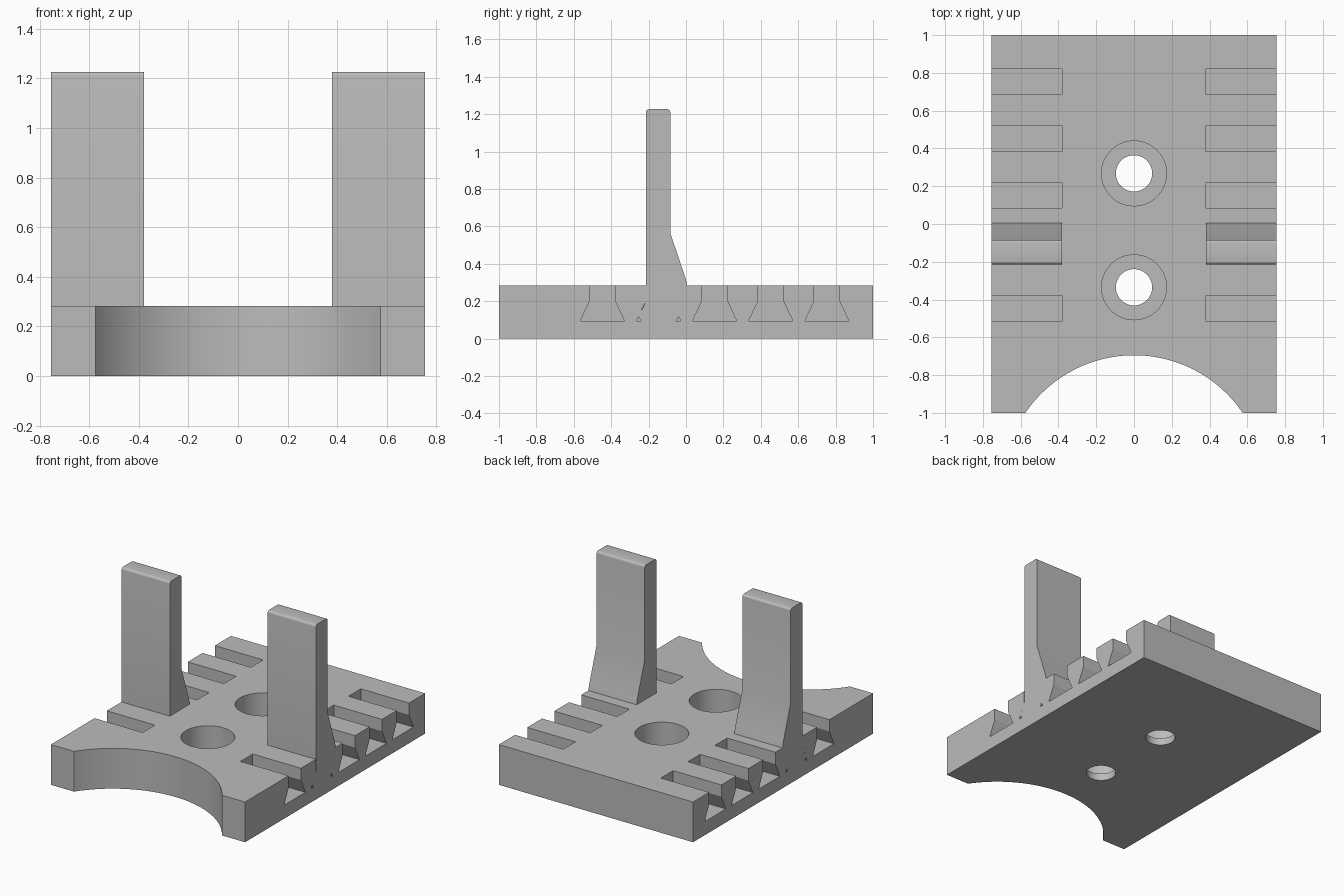
import bpy
import bmesh
import math

cube = bpy.data.objects.get("Cube")
if cube:
    bpy.data.objects.remove(cube, do_unlink=True)

GREY = (0.5, 0.5, 0.5)
mat = bpy.data.materials.new("plain grey")
mat.use_nodes = True
mat.diffuse_color = (*GREY, 1)
mat.node_tree.nodes["Principled BSDF"].inputs["Base Color"].default_value = (*GREY, 1)

HALF_W, INNER, TOP, FLOOR = 0.755, 0.38, 0.283, 0.095
PITCH, POST_Y = 0.3, -0.147


def prism(name, profile, lo, hi, axis):
    """Extrude a profile along x (profile is y, z) or along z (profile is x, y)."""
    bm = bmesh.new()
    place = (lambda a, b, t: (t, a, b)) if axis == "x" else (lambda a, b, t: (a, b, t))
    face = bm.faces.new([bm.verts.new(place(a, b, lo)) for a, b in profile])
    moved = bmesh.ops.extrude_face_region(bm, geom=[face])["geom"]
    verts = [v for v in moved if isinstance(v, bmesh.types.BMVert)]
    bmesh.ops.translate(bm, verts=verts, vec=place(0, 0, hi - lo))
    bmesh.ops.recalc_face_normals(bm, faces=bm.faces)
    mesh = bpy.data.meshes.new(name)
    bm.to_mesh(mesh)
    bm.free()
    mesh.materials.append(mat)
    obj = bpy.data.objects.new(name, mesh)
    bpy.context.collection.objects.link(obj)
    return obj


def circle(x, y, r, n=64):
    return [(x + r * math.cos(2 * math.pi * i / n), y + r * math.sin(2 * math.pi * i / n))
            for i in range(n)]


def cut(target, cutter):
    """Subtract the cutter from the target and discard it."""
    mod = target.modifiers.new("cut", "BOOLEAN")
    mod.operation, mod.solver, mod.object = "DIFFERENCE", "EXACT", cutter
    bpy.context.view_layer.update()
    mesh = bpy.data.meshes.new_from_object(
        target.evaluated_get(bpy.context.evaluated_depsgraph_get()))
    target.modifiers.clear()
    target.data = mesh
    bpy.data.objects.remove(cutter, do_unlink=True)


def smooth(obj):
    bpy.ops.object.select_all(action="DESELECT")
    obj.select_set(True)
    bpy.context.view_layer.objects.active = obj
    bpy.ops.object.shade_smooth_by_angle(angle=math.radians(25))


# Base plate with a concave arc across the front edge
RADIUS, ARC_Y = 0.695, -1.39
reach = math.asin(0.575 / RADIUS)
arc = [(RADIUS * math.sin(a), ARC_Y + RADIUS * math.cos(a))
       for a in (-reach + 2 * reach * i / 48 for i in range(1, 48))]
outline = [(HALF_W, -1), (HALF_W, 1), (-HALF_W, 1), (-HALF_W, -1), (-0.575, -1)]
base = prism("base_plate", outline + arc + [(0.575, -1)], 0, TOP, "z")

# Counterbored screw holes
for y in (0.268, -0.335):
    cut(base, prism("bore_cutter", circle(0, y, 0.172), 0.05, TOP + 0.1, "z"))
    cut(base, prism("hole_cutter", circle(0, y, 0.096), -0.1, 0.15, "z"))

# Dovetail slots open to both sides
half_slot = [(0.118, FLOOR), (0.068, 0.2), (0.068, TOP + 0.1)]
for i in range(-1, 4):
    y = POST_Y + i * PITCH
    slot = [(y + a, z) for a, z in half_slot] + [(y - a, z) for a, z in reversed(half_slot)]
    for side in (-1, 1):
        lo, hi = sorted((side * INNER, side * (HALF_W + 0.1)))
        cut(base, prism("slot_cutter", slot, lo, hi, "x"))
smooth(base)

# Upright posts: clipped dovetail foot, rear brace and rounded top
HEIGHT, ROUND = 1.227, 0.016
FRONT, BACK = -0.214, -0.084
corner = [(ROUND * math.cos(i * math.pi / 8), ROUND * math.sin(i * math.pi / 8))
          for i in range(5)]
post = [(POST_Y - 0.094, FLOOR), (POST_Y + 0.094, FLOOR),
        (POST_Y + 0.107, 0.118), (POST_Y + 0.068, 0.2), (POST_Y + 0.068, TOP),
        (0.006, TOP), (0.0, 0.315), (BACK, 0.565)]
post += [(BACK - ROUND + a, HEIGHT - ROUND + b) for a, b in corner]
post += [(FRONT + ROUND - a, HEIGHT - ROUND + b) for a, b in reversed(corner)]
post += [(FRONT, 0.2), (POST_Y - 0.107, 0.118)]
for name, side in (("left_post", 1), ("right_post", -1)):
    lo, hi = sorted((side * INNER, side * HALF_W))
    smooth(prism(name, post, lo, hi, "x"))
